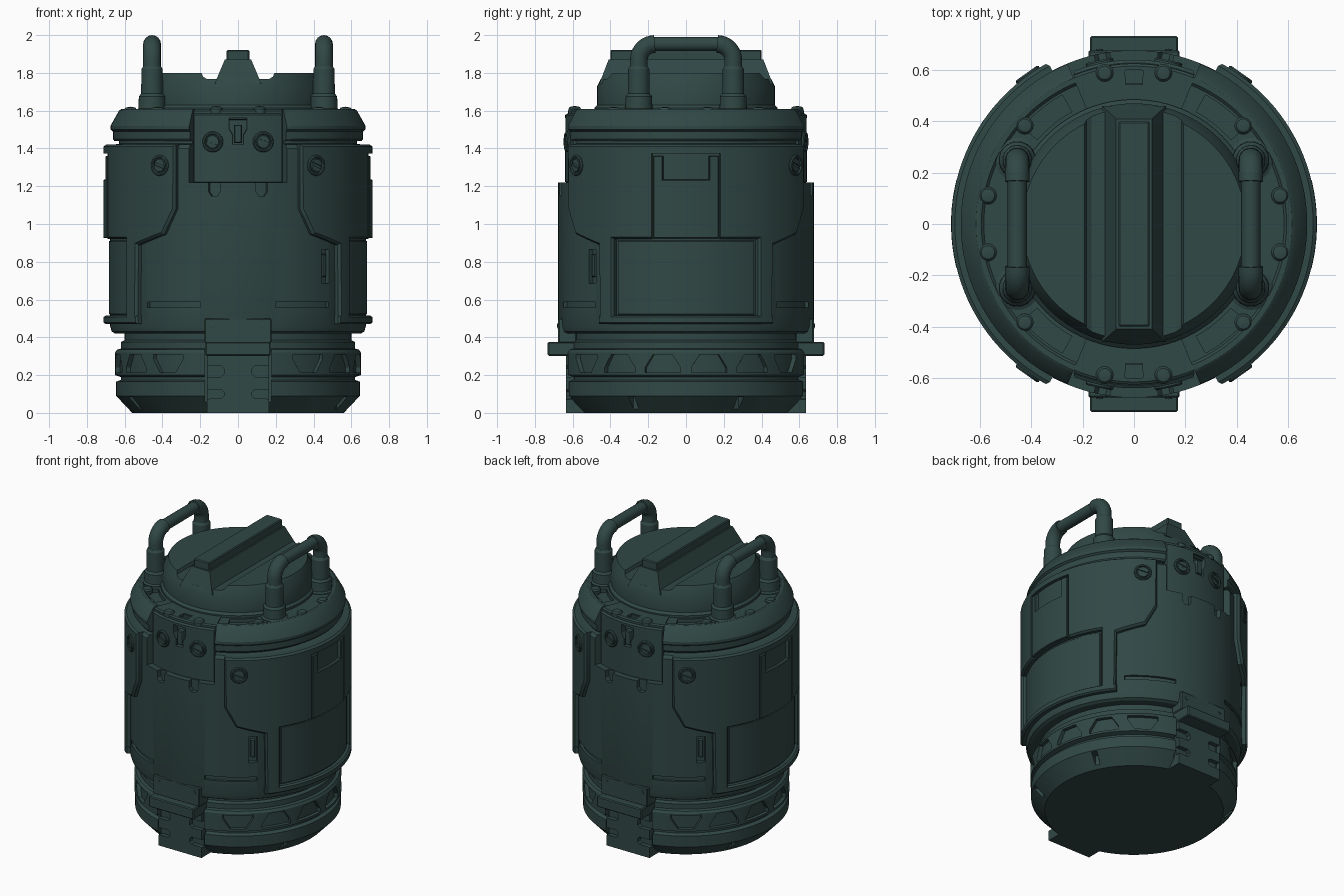
import bpy, bmesh
from math import radians, sin, cos, pi
from mathutils import Matrix, Vector

if "Cube" in bpy.data.objects:
    bpy.data.objects.remove(bpy.data.objects["Cube"])

MAT = bpy.data.materials.new("dark_green_metal")
MAT.diffuse_color = (0.03, 0.065, 0.06, 1)
MAT.use_nodes = True
MAT.node_tree.nodes["Principled BSDF"].inputs["Base Color"].default_value = MAT.diffuse_color
RIM = 0.68  # reference radius for unrolled panels


def finish(bm, name, matrix=None):
    bmesh.ops.remove_doubles(bm, verts=bm.verts, dist=1e-5)
    bmesh.ops.recalc_face_normals(bm, faces=bm.faces)
    if matrix:
        bm.transform(matrix)
    me = bpy.data.meshes.new(name)
    bm.to_mesh(me)
    bm.free()
    me.materials.append(MAT)
    ob = bpy.data.objects.new(name, me)
    bpy.context.collection.objects.link(ob)
    return ob


def lathe(name, profile, seg=128, matrix=None):
    """Spin an (r, z) profile around the z axis."""
    bm = bmesh.new()
    vs = [bm.verts.new((r, 0, z)) for r, z in profile]
    es = [bm.edges.new(p) for p in zip(vs, vs[1:])]
    bmesh.ops.spin(bm, geom=vs + es, cent=(0, 0, 0), axis=(0, 0, 1),
                   angle=2 * pi, steps=seg, use_merge=True)
    return finish(bm, name, matrix)


def solid(pts, d0, d1):
    """Closed prism from a 2D outline; returns bmesh and the top face."""
    bm = bmesh.new()
    lo = [bm.verts.new((x, y, d0)) for x, y in pts]
    hi = [bm.verts.new((x, y, d1)) for x, y in pts]
    bm.faces.new(lo)
    top = bm.faces.new(hi)
    n = len(pts)
    for i in range(n):
        j = (i + 1) % n
        bm.faces.new((lo[i], lo[j], hi[j], hi[i]))
    bmesh.ops.recalc_face_normals(bm, faces=bm.faces)
    return bm, top


def wrap(name, pts, r0, r1, centre=0, bevel=0.0):
    """Outline in (degrees, z) wrapped around the can between two radii."""
    bm, top = solid([(radians(a) * RIM, z) for a, z in pts], r0, r1 - bevel)
    if bevel:
        bmesh.ops.inset_region(bm, faces=[top], thickness=bevel, depth=bevel)
    lo, hi = min(p[0] for p in pts), max(p[0] for p in pts)
    a = lo + 3
    while a < hi - 0.5:
        bmesh.ops.bisect_plane(bm, geom=bm.verts[:] + bm.edges[:] + bm.faces[:],
                               plane_co=(radians(a) * RIM, 0, 0), plane_no=(1, 0, 0))
        a += 3
    for v in bm.verts:
        t = v.co.x / RIM + radians(centre)
        v.co = Vector((v.co.z * cos(t), v.co.z * sin(t), v.co.y))
    return finish(bm, name)


def rect(a0, a1, z0, z1):
    return [(a0, z0), (a1, z0), (a1, z1), (a0, z1)]


def prism(name, pts, y0, y1, turn=0, bevel=0.0):
    """Outline in (x, z) extruded towards -y, then turned about z."""
    bm, _ = solid(pts, y0, y1)
    if bevel:
        bmesh.ops.bevel(bm, geom=bm.edges[:], offset=bevel, segments=1, affect='EDGES')
    return finish(bm, name, Matrix.Rotation(radians(turn), 4, 'Z') @ Matrix.Rotation(pi / 2, 4, 'X'))


def cut(target, cutters):
    bpy.context.view_layer.objects.active = target
    for c in cutters:
        m = target.modifiers.new("cut", 'BOOLEAN')
        m.operation, m.solver, m.object = 'DIFFERENCE', 'EXACT', c
        bpy.ops.object.modifier_apply(modifier=m.name)
        bpy.data.objects.remove(c)


def radial(angle, r, z):
    return (Matrix.Rotation(radians(angle), 4, 'Z') @ Matrix.Translation((r, 0, z))
            @ Matrix.Rotation(pi / 2, 4, 'Y'))


# Turned main parts
base = lathe("base", [(0, 0), (.56, 0), (.645, .09), (.645, .165), (.62, .175), (.62, .19), (.65, .2),
                      (.65, .32), (.64, .335), (.62, .34), (.62, .375), (.6, .385), (.6, .45), (0, .45)])
body = lathe("body", [(0, .42), (.65, .42), (.668, .43), (.677, .46), (.677, 1.4), (.66, 1.42),
                      (.63, 1.425), (.63, 1.47), (0, 1.47)])
shoulder = lathe("shoulder", [(0, 1.44), (.655, 1.44), (.662, 1.45), (.662, 1.49), (.675, 1.5), (.675, 1.52),
                              (.63, 1.6), (.615, 1.61), (.595, 1.61), (.585, 1.6), (0, 1.6)])
lid = lathe("lid", [(0, 1.58), (.485, 1.58), (.485, 1.615), (.47, 1.63), (.47, 1.73), (.435, 1.8), (0, 1.8)])
cut(lid, [prism("cutter", [(-.205, 1.83), (-.185, 1.78), (-.165, 1.768), (.165, 1.768), (.185, 1.78),
                           (.205, 1.83)], -1, 1)])

# Lid ridge with a raised grip bar
bm = bmesh.new()
bmesh.ops.create_cube(bm, size=2)
for v in bm.verts:
    up = v.co.z > 0
    v.co = Vector((v.co.x * (.07 if up else .125), v.co.y * (.41 if up else .46), 1.87 if up else 1.74))
finish(bm, "lid_ridge")
prism("grip_bar", [(-.06, 1.86), (.06, 1.86), (.06, 1.922), (-.06, 1.922)], -.4, .4, bevel=.006)

# Slotted screw, shared mesh
screw = lathe("screw", [(0, -.03), (.055, -.03), (.055, .008), (.05, .014), (.043, .014), (.04, .004),
                        (.036, .004), (.033, .012), (0, .014)], 32)
cut(screw, [prism("cutter", [(-.032, .006), (.032, .006), (.032, .05), (-.032, .05)], -.007, .007)])
SCREW = screw.data
bpy.data.objects.remove(screw)


def add_screw(angle, r, z):
    ob = bpy.data.objects.new("screw", SCREW)
    bpy.context.collection.objects.link(ob)
    ob.matrix_world = radial(angle, r, z) @ Matrix.Rotation(radians(70), 4, 'Z')


BOLT = [(0, -.02), (.034, -.02), (.034, .004), (.026, .014), (0, .019)]
half = [(33, .92), (33, .49), (40.5, .49), (41, .89), (56, .945), (62, 1.08), (62, 1.42)]
outline = half + [(-a, z) for a, z in reversed(half)]
u_plate = [(-14, .925), (14, .925), (14, 1.36), (10, 1.36), (10, 1.235), (-10, 1.235), (-10, 1.36), (-14, 1.36)]
hexa = [(-8.5, .215), (8.5, .215), (8.5, .24), (4.5, .31), (-4.5, .31), (-8.5, .24)]

for side in (0, 180):
    # Raised side armour with an inset U plate and a lower ledge
    armour = wrap("side_armour", outline, .64, .712, side, .014)
    cut(armour, [wrap("cutter", rect(-14.8, 14.8, .9, 1.372), .69, .8, side)])
    wrap("side_u_plate", u_plate, .66, .713, side, .005)
    wrap("side_ledge", rect(-41, 41, .47, .515), .64, .712, side, .012)
    wrap("side_lower_panel", rect(-32, 32, .52, .912), .64, .684, side, .006)
    for s in (-1, 1):
        add_screw(side + s * 54.5, .708, 1.31)
        # Thin horizontal slots, base notches and deck pockets
        cut(body, [wrap("cutter", rect(-14, 14, .557, .586), .66, .8, side + s * 59)])
        cut(base, [wrap("cutter", rect(-1.6, 1.6, .02, .085), .58, .8, side + s * 27)])
        cut(shoulder, [wrap("cutter", rect(-10, 10, 1.575, 1.7), .5, .575, side + s * 51)])
        for a, r in ((11, .58), (42, .573)):
            lathe("deck_bolt", BOLT, 24, Matrix.Rotation(radians(side + s * a), 4, 'Z')
                  @ Matrix.Translation((r, 0, 1.602)))
    # Pockets around the lower band
    for i, a in enumerate((-55, -33, -11, 11, 33, 55)):
        pts = hexa if i in (1, 2, 3, 4) else [(x, .525 - z) for x, z in hexa]
        cut(base, [wrap("cutter", pts, .625, .8, side + a)])
    # Upright slot with a key inside
    cut(body, [wrap("cutter", rect(-2.3, 2.3, .685, .865), .65, .8, side - 47)])
    wrap("slot_key", rect(-1.3, 1.3, .72, .84), .63, .672, side - 47, .006)

for face in (-90, 90):
    turn = face + 90
    # Curved latch plate set into body and shoulder
    for part in (body, shoulder):
        cut(part, [wrap("cutter", rect(-22.5, 22.5, 1.22, 1.8), .55, .9, face)])
    cut(body, [wrap("cutter", [(x + o, z) for x, z in ((-2.6, 1.17), (-1.3, 1.148), (1.3, 1.148), (2.6, 1.17),
                               (2.6, 1.24), (-2.6, 1.24))], .645, .9, face) for o in (-10.7, 10.7)])
    plate = wrap("latch_plate", rect(-22, 22, 1.215, 1.585), .5, .64, face, .012)
    cut(plate, [wrap("cutter", [(-2.5, 1.42), (2.5, 1.42), (2.5, 1.47), (4.2, 1.5), (4.2, 1.56),
                                (-4.2, 1.56), (-4.2, 1.5), (-2.5, 1.47)], .6, .9, face)])
    wrap("latch_hook", rect(-1.9, 1.9, 1.43, 1.525), .58, .638, face, .006)
    strap = wrap("latch_strap", rect(-22.5, 22.5, 1.55, 1.606), .47, .625, face, .01)
    cut(strap, [wrap("cutter", rect(-3.4, 3.4, 1.58, 1.7), .545, .6, face)])
    for s in (-1, 1):
        add_screw(face + s * 12, .638, 1.435)
        lathe("strap_bolt", BOLT, 24, Matrix.Rotation(radians(face + s * 11), 4, 'Z')
              @ Matrix.Translation((.6, 0, 1.606)))
    # Lower clamp: seat, upper plate, lip and notched leg
    cut(base, [prism("cutter", [(-.178, -.1), (.178, -.1), (.178, .6), (-.178, .6)], .59, .9, turn)])
    prism("clamp_plate", [(-.177, .37), (.177, .37), (.177, .5), (-.177, .5)], .58, .677, turn, .006)
    prism("clamp_lip", [(-.172, .302), (.172, .302), (.172, .375), (-.172, .375)], .57, .732, turn, .006)
    leg = [(.165, 0), (.165, .07), (.15, .075), (.09, .075), (.075, .09), (.075, .11), (.09, .125), (.165, .125),
           (.165, .19), (.09, .19), (.075, .205), (.075, .235), (.09, .25), (.165, .25), (.165, .31)]
    prism("clamp_leg", leg + [(-x, z) for x, z in reversed(leg)], .5, .635, turn)
    prism("clamp_leg_back", [(-.165, .06), (.165, .06), (.165, .31), (-.165, .31)], .5, .605, turn)
    for x in (-.135, .135):
        lathe("clamp_rivet", [(0, -.01), (.014, -.01), (.014, .004), (0, .006)], 16,
              Matrix.Rotation(radians(turn), 4, 'Z') @ Matrix.Translation((x, -.677, .462))
              @ Matrix.Rotation(pi / 2, 4, 'X'))

# Tube handles on stepped collars
for x in (-.455, .455):
    cu = bpy.data.curves.new("handle_tube", 'CURVE')
    cu.dimensions, cu.bevel_depth, cu.bevel_resolution, cu.use_fill_caps = '3D', .047, 6, True
    paths = [([(-.2, 1.953), (.2, 1.953)], .79)]
    for s in (-1, 1):
        arc = [(s * (.165 + .085 * cos(t * pi / 16)), 1.868 + .085 * sin(t * pi / 16)) for t in range(9)]
        paths.append(([(s * .25, 1.75)] + arc, 1))
        lathe("handle_collar", [(0, 1.58), (.085, 1.58), (.085, 1.605), (.072, 1.612), (.07, 1.675), (.058, 1.69),
                                (.056, 1.82), (.047, 1.835), (0, 1.835)], 32, Matrix.Translation((x, s * .25, 0)))
    for pts, rad in paths:
        sp = cu.splines.new('POLY')
        sp.points.add(len(pts) - 1)
        for p, (y, z) in zip(sp.points, pts):
            p.co, p.radius = (x, y, z, 1), rad
    tmp = bpy.data.objects.new("handle_curve", cu)
    bpy.context.collection.objects.link(tmp)
    me = bpy.data.meshes.new_from_object(tmp.evaluated_get(bpy.context.evaluated_depsgraph_get()))
    bpy.data.objects.remove(tmp)
    me.materials.clear()
    me.materials.append(MAT)
    bpy.context.collection.objects.link(bpy.data.objects.new("handle", me))

# Smooth shading with crisp edges
bpy.ops.object.select_all(action='SELECT')
bpy.context.view_layer.objects.active = body
bpy.ops.object.shade_smooth_by_angle(angle=radians(28))
